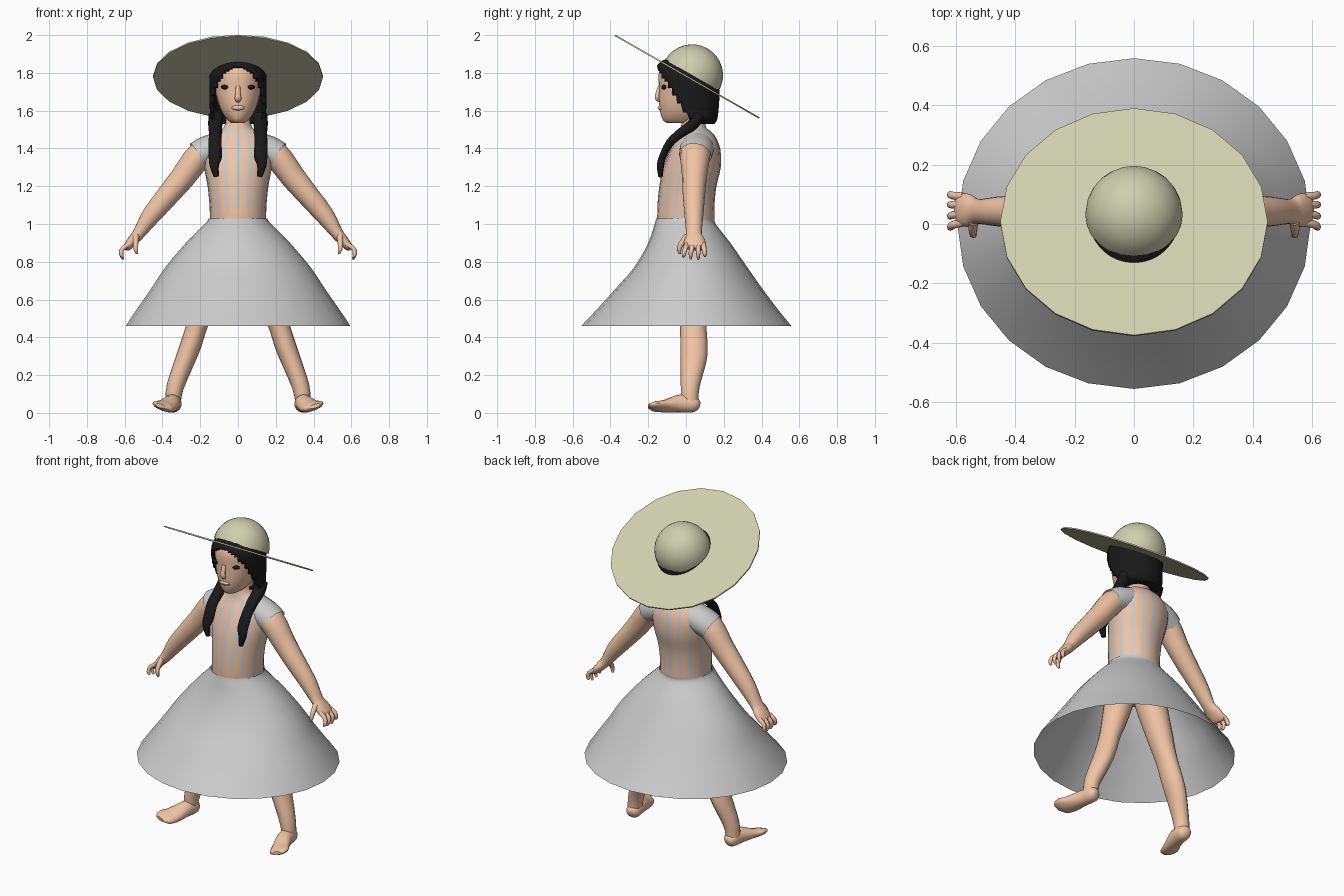
import bpy, bmesh, math
from mathutils import Vector, Matrix


def material(name, color):
    m = bpy.data.materials.new(name)
    m.diffuse_color = (*color, 1)
    return m


SKIN = material("skin", (0.88, 0.56, 0.38))
HAIR = material("hair", (0.01, 0.01, 0.01))
STRAW = material("straw", (0.62, 0.62, 0.42))
LINE = material("mouth", (0.35, 0.2, 0.13))


def finish(name, bm, mat=None, mirror=False):
    bmesh.ops.recalc_face_normals(bm, faces=bm.faces)
    me = bpy.data.meshes.new(name)
    bm.to_mesh(me)
    bm.free()
    me.shade_smooth()
    me.set_sharp_from_angle(angle=math.radians(50))
    ob = bpy.data.objects.new(name, me)
    bpy.context.collection.objects.link(ob)
    if mat:
        me.materials.append(mat)
    if mirror:
        ob.modifiers.new("mirror", "MIRROR").use_mirror_merge = False
    return ob


def spline(rows, n):
    # Catmull-Rom through rows of numbers
    out = []
    for i in range(len(rows) - 1):
        p = [rows[max(i - 1, 0)], rows[i], rows[i + 1], rows[min(i + 2, len(rows) - 1)]]
        for k in range(n):
            t = k / n
            out.append([0.5 * (2 * b + (c - a) * t + (2 * a - 5 * b + 4 * c - d) * t * t
                               + (3 * b - a - 3 * c + d) * t ** 3) for a, b, c, d in zip(*p)])
    return out + [list(rows[-1])]


def loft(rows, sides=16, ref=(0, 1, 0), axis=None, caps=True, n=3):
    # rows: x, y, z, radius along ref, radius across
    rows = spline(rows, n)
    pts = [Vector(r[:3]) for r in rows]
    bm = bmesh.new()
    rings = []
    for i, r in enumerate(rows):
        t = Vector(axis) if axis else (pts[min(i + 1, len(pts) - 1)] - pts[max(i - 1, 0)]).normalized()
        u = Vector(ref)
        u = (u - t * u.dot(t)).normalized()
        v = t.cross(u)
        rings.append([bm.verts.new(pts[i] + u * r[3] * math.cos(a) + v * r[4] * math.sin(a))
                      for a in (2 * math.pi * k / sides for k in range(sides))])
    for lo, hi in zip(rings, rings[1:]):
        for k in range(sides):
            j = (k + 1) % sides
            bm.faces.new((lo[k], lo[j], hi[j], hi[k]))
    if caps:
        bm.faces.new(rings[0])
        bm.faces.new(rings[-1])
    return bm


def profile(rows, grow=1.0, **kw):
    # rows: z, half width, front y, back y
    return loft([(0, (f + b) / 2, z, (b - f) / 2 * grow, w * grow) for z, w, f, b in rows],
                axis=(0, 0, 1), **kw)


def ball(name, loc, size, mat, mirror=False):
    bm = bmesh.new()
    bmesh.ops.create_uvsphere(bm, u_segments=14, v_segments=8, radius=1,
                              matrix=Matrix.Translation(loc) @ Matrix.Diagonal((*size, 1)))
    return finish(name, bm, mat, mirror)


# Torso, with a bodice of fewer sides on the same surface so skin shows in stripes
chest = [(1.0, .147, -.15, .15), (1.1, .15, -.15, .15), (1.2, .16, -.14, .16), (1.3, .178, -.12, .183),
         (1.4, .185, -.08, .18), (1.47, .14, -.04, .15), (1.505, .08, -.03, .11)]
finish("torso", profile([(.82, .13, -.08, .11), (.9, .155, -.12, .14)] + chest
                        + [(1.55, .065, -.02, .1), (1.6, .065, -.02, .1)], sides=28), SKIN)
finish("bodice", profile(chest, grow=1.007, sides=16, caps=False))
finish("cap_sleeves", loft([(.07, .06, 1.41, .09, .085), (.16, .055, 1.388, .09, .08),
                            (.215, .048, 1.36, .085, .076)], caps=False), None, True)

# Flared open skirt
finish("skirt", profile([(1.03, .155, -.158, .152), (1.0, .175, -.166, .157), (.9, .275, -.2, .235),
                         (.77, .385, -.275, .325), (.65, .465, -.38, .41), (.55, .535, -.47, .485),
                         (.46, .595, -.555, .558)], sides=24, caps=False))

# Arms and hands
finish("arms", loft([(.12, .05, 1.40, .08, .07), (.205, .048, 1.36, .08, .072), (.29, .045, 1.25, .066, .066),
                     (.36, .042, 1.165, .06, .06), (.46, .042, 1.045, .05, .05), (.525, .042, .95, .042, .033),
                     (.555, .045, .915, .055, .028), (.585, .05, .88, .054, .022),
                     (.596, .05, .866, .04, .012)]), SKIN, True)
for i, (y0, y1, tip) in enumerate([(.005, -.012, .825), (.035, .025, .815), (.065, .065, .812), (.092, .1, .83)]):
    finish(f"finger_{i + 1}", loft([(.575, y0, .895, .014, .013), (.612, (y0 + y1) / 2, .868, .013, .012),
                                    (.618, y1, .84, .011, .011), (.608, y1, tip, .006, .006)], sides=8), SKIN, True)
finish("thumb", loft([(.54, .01, .935, .02, .018), (.542, -.025, .895, .015, .014),
                      (.54, -.036, .865, .012, .012), (.535, -.032, .842, .006, .006)], sides=8), SKIN, True)

# Legs and feet
finish("legs", loft([(.085, .02, .93, .1, .085), (.11, .02, .82, .095, .088), (.165, .03, .63, .08, .074),
                     (.212, .037, .48, .07, .057), (.25, .042, .36, .072, .056), (.28, .04, .28, .069, .053),
                     (.332, .022, .14, .05, .046), (.345, .02, .05, .045, .04)]), SKIN, True)
finish("feet", loft([(.335, .07, .04, .02, .018), (.34, .045, .045, .042, .042), (.35, -.03, .05, .046, .048),
                     (.378, -.115, .036, .055, .03), (.402, -.165, .036, .056, .022),
                     (.408, -.197, .036, .03, .01)], ref=(1, 0, .3)), SKIN, True)

# Head and face
finish("head", profile([(1.535, .035, -.1, .05), (1.55, .055, -.122, .08), (1.59, .085, -.136, .1),
                        (1.65, .108, -.143, .12), (1.72, .122, -.143, .14), (1.79, .124, -.145, .15),
                        (1.84, .105, -.125, .14), (1.87, .06, -.07, .09)], sides=24), SKIN)
finish("nose", loft([(0, -.138, 1.73, .012, .01), (0, -.15, 1.69, .014, .012), (0, -.152, 1.665, .018, .012),
                     (0, -.138, 1.65, .012, .008)], sides=10, ref=(1, 0, 0)), SKIN)
ball("lips", (0, -.132, 1.615), (.035, .018, .014), SKIN)
ball("mouth_line", (0, -.136, 1.614), (.036, .016, .002), LINE)
ball("eyes", (.065, -.115, 1.725), (.026, .016, .013), HAIR, True)

# Hair shell with an opening for the face
bm = profile([(1.53, .09, .0, .15), (1.555, .14, -.09, .165), (1.62, .15, -.14, .174), (1.72, .152, -.16, .178),
              (1.8, .148, -.163, .172), (1.85, .12, -.145, .15), (1.875, .08, -.1, .11),
              (1.887, .02, -.03, .04)], sides=48, n=5)
gone = []
for f in bm.faces:
    c = f.calc_center_median()
    if len(f.verts) == 4 and c.z < 1.845 - .55 * abs(c.x) and c.y < .02 - .62 * (c.z - 1.55):
        gone.append(f)
bmesh.ops.delete(bm, geom=gone, context="FACES")
hair = finish("hair", bm, HAIR)
shell = hair.modifiers.new("thickness", "SOLIDIFY")
shell.thickness = .018
shell.offset = -1

# Locks of hair brought forward over the shoulders
finish("hair_locks", loft([(.115, .07, 1.58, .04, .03), (.12, .04, 1.53, .038, .032), (.12, -.03, 1.48, .034, .026),
                           (.122, -.085, 1.43, .034, .023), (.12, -.122, 1.36, .036, .02),
                           (.126, -.135, 1.31, .025, .02), (.114, -.135, 1.25, .014, .012)],
                          sides=10, ref=(1, 0, 0)), HAIR, True)

# Tilted wide-brimmed hat
tilt = Matrix.Rotation(math.radians(-29.8), 4, "X")
bm = bmesh.new()
bmesh.ops.create_cone(bm, cap_ends=True, segments=20, radius1=.44, radius2=.44, depth=.008,
                      matrix=Matrix.Translation((0, .006, 1.78)) @ tilt @ Matrix.Diagonal((1.023, 1, 1, 1)))
finish("hat_brim", bm, STRAW)
bm = bmesh.new()
bmesh.ops.create_uvsphere(bm, u_segments=24, v_segments=16, radius=.164)
bmesh.ops.delete(bm, geom=[v for v in bm.verts if v.co.z < -.01], context="VERTS")
bmesh.ops.transform(bm, matrix=Matrix.Translation((0, .032, 1.787)) @ tilt, verts=bm.verts)
finish("hat_crown", bm, STRAW)
